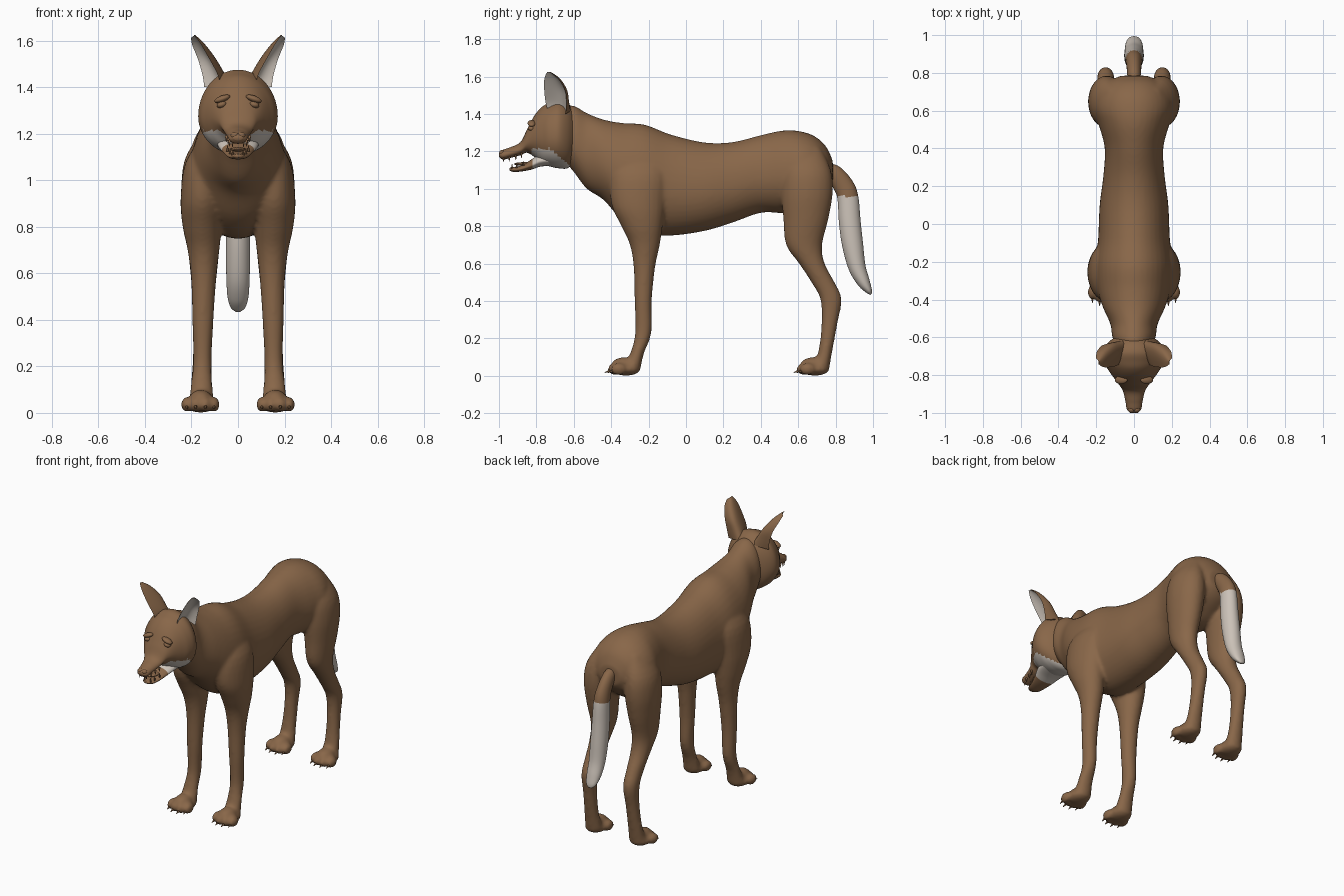
import bpy, bmesh, math
from mathutils import Vector, Matrix


def material(name, rgb):
    m = bpy.data.materials.new(name)
    m.diffuse_color = (*rgb, 1)
    return m


BROWN = material("brown fur", (0.25, 0.135, 0.066))
WHITE = material("off white fur", (0.60, 0.54, 0.48))


def smooth_rows(rows, n=4):
    """Catmull-Rom interpolation through rows of numbers."""
    out = []
    for i in range(len(rows) - 1):
        a, b, c, d = rows[max(i - 1, 0)], rows[i], rows[i + 1], rows[min(i + 2, len(rows) - 1)]
        for k in range(n):
            t = k / n
            out.append([0.5 * (2 * q + (r - p) * t + (2 * p - 5 * q + 4 * r - s) * t * t
                               + (3 * q - p - 3 * r + s) * t ** 3) for p, q, r, s in zip(a, b, c, d)])
    return out + [list(rows[-1])]


def loft(bm, rings):
    vs = [[bm.verts.new(p) for p in r] for r in rings]
    n = len(vs[0])
    for a, b in zip(vs, vs[1:]):
        for i in range(n):
            j = (i + 1) % n
            bm.faces.new((a[i], a[j], b[j], b[i]))
    bm.faces.new(vs[0])
    bm.faces.new(vs[-1])


def angles(n):
    return [2 * math.pi * i / n for i in range(n)]


def trunk(bm, rows, n=40, sub=5, mid=0.45):
    """Egg-shaped upright sections: y, bottom z, top z, half width."""
    rings = []
    for y, zb, zt, w in smooth_rows(rows, sub):
        zc = zb + mid * (zt - zb)
        rings.append([(w * math.cos(a), y, zc + math.sin(a) * ((zt - zc) if math.sin(a) > 0 else (zc - zb)))
                      for a in angles(n)])
    loft(bm, rings)


def limb(bm, rows, side, n=24):
    """Level oval sections: z, front y, back y, inner x, outer x."""
    rings = []
    for z, y0, y1, x0, x1 in smooth_rows(rows):
        rings.append([(side * ((x0 + x1) / 2 + (x1 - x0) / 2 * math.cos(a)),
                       (y0 + y1) / 2 + (y1 - y0) / 2 * math.sin(a), z) for a in angles(n)])
    loft(bm, rings)


def blob(bm, loc, radii, tilt=0):
    m = Matrix.Translation(loc) @ Matrix.Rotation(tilt, 4, 'Y') @ Matrix.Diagonal((*radii, 1))
    bmesh.ops.create_uvsphere(bm, u_segments=16, v_segments=10, radius=1, matrix=m)


def spike(bm, loc, direction, r, length):
    rot = Vector(direction).to_track_quat('Z', 'Y').to_matrix().to_4x4()
    bmesh.ops.create_cone(bm, cap_ends=True, segments=8, radius1=r, radius2=0.001, depth=length,
                          matrix=Matrix.Translation(loc) @ rot)


def finish(name, bm, white=None):
    bmesh.ops.recalc_face_normals(bm, faces=bm.faces)
    me = bpy.data.meshes.new(name)
    me.materials.append(BROWN)
    me.materials.append(WHITE)
    for f in bm.faces:
        f.smooth = True
        if white and white(f.calc_center_median()):
            f.material_index = 1
    bm.to_mesh(me)
    bm.free()
    ob = bpy.data.objects.new(name, me)
    bpy.context.collection.objects.link(ob)
    return ob


# Trunk, legs and paws, fused into one skin
bm = bmesh.new()
trunk(bm, [(-0.66, 1.16, 1.44, 0.09), (-0.60, 1.09, 1.445, 0.115), (-0.53, 1.00, 1.405, 0.125),
           (-0.44, 0.94, 1.37, 0.165), (-0.34, 0.83, 1.352, 0.195), (-0.22, 0.76, 1.343, 0.205),
           (-0.08, 0.75, 1.29, 0.19), (0.10, 0.775, 1.248, 0.182), (0.25, 0.82, 1.25, 0.163),
           (0.40, 0.872, 1.287, 0.155), (0.52, 0.87, 1.312, 0.185), (0.61, 0.88, 1.308, 0.21),
           (0.69, 0.93, 1.28, 0.19), (0.75, 0.98, 1.225, 0.14), (0.785, 1.03, 1.15, 0.07)])
FRONT = [(1.20, -0.33, -0.15, 0.06, 0.14), (1.08, -0.40, -0.10, 0.06, 0.225), (0.92, -0.40, -0.11, 0.06, 0.247),
         (0.80, -0.345, -0.125, 0.07, 0.238), (0.70, -0.30, -0.14, 0.08, 0.217), (0.58, -0.28, -0.165, 0.093, 0.202),
         (0.40, -0.275, -0.183, 0.105, 0.197), (0.23, -0.272, -0.185, 0.113, 0.193),
         (0.12, -0.298, -0.225, 0.11, 0.203), (0.03, -0.34, -0.245, 0.10, 0.215)]
HIND = [(1.22, 0.56, 0.72, 0.06, 0.15), (1.10, 0.52, 0.775, 0.05, 0.225), (0.98, 0.51, 0.785, 0.05, 0.243),
        (0.84, 0.52, 0.762, 0.065, 0.232), (0.70, 0.535, 0.728, 0.08, 0.215), (0.60, 0.605, 0.742, 0.09, 0.205),
        (0.50, 0.67, 0.795, 0.10, 0.197), (0.41, 0.718, 0.832, 0.105, 0.195), (0.28, 0.725, 0.81, 0.113, 0.193),
        (0.12, 0.705, 0.78, 0.11, 0.203), (0.03, 0.66, 0.765, 0.10, 0.215)]
claws = bmesh.new()
for s in (-1, 1):
    limb(bm, FRONT, s)
    limb(bm, HIND, s)
    for y in (-0.32, 0.69):
        blob(bm, (s * 0.16, y, 0.036), (0.066, 0.078, 0.035))
        blob(bm, (s * 0.16, y - 0.01, 0.06), (0.05, 0.07, 0.04))
        for dx, dy in ((-0.057, 0.018), (-0.02, 0), (0.022, 0), (0.06, 0.018)):
            blob(bm, (s * (0.16 + dx), y - 0.058 + dy, 0.036), (0.025, 0.042, 0.033))
            spike(claws, (s * (0.16 + dx), y - 0.101 + dy, 0.022), (0, -1, -0.35), 0.008, 0.03)
body = finish("body_and_legs", bm)
mod = body.modifiers.new("fuse", 'REMESH')
mod.mode = 'VOXEL'
mod.voxel_size = 0.011
mod.use_smooth_shade = True
mod = body.modifiers.new("soften", 'SMOOTH')
mod.factor = 0.5
mod.iterations = 6
finish("claws", claws)


# Head with white cheeks and throat
def cheek(c):
    return c.y > -0.825 and c.z < 1.215 - 0.8 * max(0, c.y + 0.73)


bm = bmesh.new()
trunk(bm, [(-0.585, 1.16, 1.40, 0.08), (-0.63, 1.112, 1.455, 0.14), (-0.68, 1.11, 1.475, 0.17),
           (-0.73, 1.12, 1.46, 0.162), (-0.77, 1.135, 1.438, 0.138), (-0.81, 1.17, 1.392, 0.11),
           (-0.85, 1.193, 1.318, 0.08), (-0.885, 1.18, 1.25, 0.058), (-0.94, 1.165, 1.222, 0.045),
           (-0.98, 1.157, 1.208, 0.038), (-1.0, 1.172, 1.192, 0.02)], n=56, sub=8)
for s in (-1, 1):
    blob(bm, (s * 0.068, -0.825, 1.35), (0.036, 0.022, 0.014), s * 0.35)   # brows
    blob(bm, (s * 0.014, -0.982, 1.192), (0.018, 0.017, 0.016))             # nose
finish("head", bm, cheek)

# Lower jaw with tongue
bm = bmesh.new()
trunk(bm, [(-0.72, 1.125, 1.19, 0.09), (-0.78, 1.118, 1.185, 0.085), (-0.83, 1.102, 1.155, 0.066),
           (-0.88, 1.093, 1.125, 0.05), (-0.92, 1.09, 1.117, 0.038), (-0.945, 1.098, 1.112, 0.018)])
finish("lower_jaw", bm, cheek)
bm = bmesh.new()
blob(bm, (0, -0.86, 1.133), (0.032, 0.06, 0.01))
finish("tongue", bm)

# Teeth and eyes
bm = bmesh.new()
eyes = bmesh.new()
for s in (-1, 1):
    for x, y, z in ((0.024, -0.975, 1.158), (0.036, -0.945, 1.16), (0.042, -0.91, 1.168), (0.05, -0.88, 1.178)):
        spike(bm, (s * x, y, z), (0, 0, -1), 0.007, 0.028)
    for x, y, z in ((0.022, -0.93, 1.12), (0.034, -0.905, 1.125), (0.045, -0.87, 1.137)):
        spike(bm, (s * x, y, z), (0, 0, 1), 0.006, 0.026)
    blob(eyes, (s * 0.07, -0.826, 1.325), (0.022, 0.02, 0.014), s * 0.3)
finish("teeth", bm)
finish("eyes", eyes)


# Ears: cupped shells open to the front and outside, white within
def bend(a, c, b, t):
    return a * (1 - t) ** 2 + c * 2 * t * (1 - t) + b * t * t


EAR = [(0.075, -0.735, 1.41, 0.145, -0.645, 1.40, -0.02, -0.56, 1.44),
       (0.09, -0.75, 1.46, 0.152, -0.64, 1.45, 0.01, -0.58, 1.475),
       (0.128, -0.758, 1.53, 0.172, -0.645, 1.52, 0.06, -0.60, 1.54),
       (0.163, -0.757, 1.59, 0.196, -0.675, 1.58, 0.125, -0.655, 1.60),
       (0.188, -0.742, 1.625, 0.202, -0.71, 1.612, 0.178, -0.715, 1.628)]
N = 10
for s, side in ((-1, "left"), (1, "right")):
    rings = []
    for r in smooth_rows(EAR):
        f, b, m = Vector(r[0:3]), Vector(r[3:6]), Vector(r[6:9])
        inner = (f + b) / 2 * 0.45 + m * 0.55
        pts = [bend(f, m, b, i / N) for i in range(N + 1)]
        pts += [bend(b, inner, f, i / N) for i in range(1, N)]
        rings.append([(s * p.x, p.y, p.z) for p in pts])
    bm = bmesh.new()
    loft(bm, rings)
    ear = finish(side + "_ear", bm)
    for i, p in enumerate(ear.data.polygons):
        p.material_index = 1 if i < len(rings) * 2 * N - 2 * N and i % (2 * N) >= N else 0
    ear.data.set_sharp_from_angle(angle=math.radians(60))

# Tail: brown root, white brush (centre y, z, depth radius, width radius, tilt)
TAIL = [(0.74, 1.11, 0.035, 0.03, 0.9), (0.79, 1.085, 0.045, 0.036, 0.85), (0.84, 1.02, 0.054, 0.04, 0.5),
        (0.865, 0.955, 0.056, 0.045, 0.15), (0.876, 0.82, 0.058, 0.05, 0.1), (0.891, 0.70, 0.056, 0.052, 0.15),
        (0.915, 0.58, 0.046, 0.05, 0.3), (0.95, 0.50, 0.034, 0.045, 0.45), (0.978, 0.455, 0.018, 0.032, 0.6),
        (0.99, 0.437, 0.006, 0.012, 0.7)]
bm = bmesh.new()
loft(bm, [[(w * math.cos(a), y + d * math.sin(a) * math.cos(t), z + d * math.sin(a) * math.sin(t))
           for a in angles(28)] for y, z, d, w, t in smooth_rows(TAIL, 6)])
finish("tail", bm, lambda c: c.z < 0.96)
